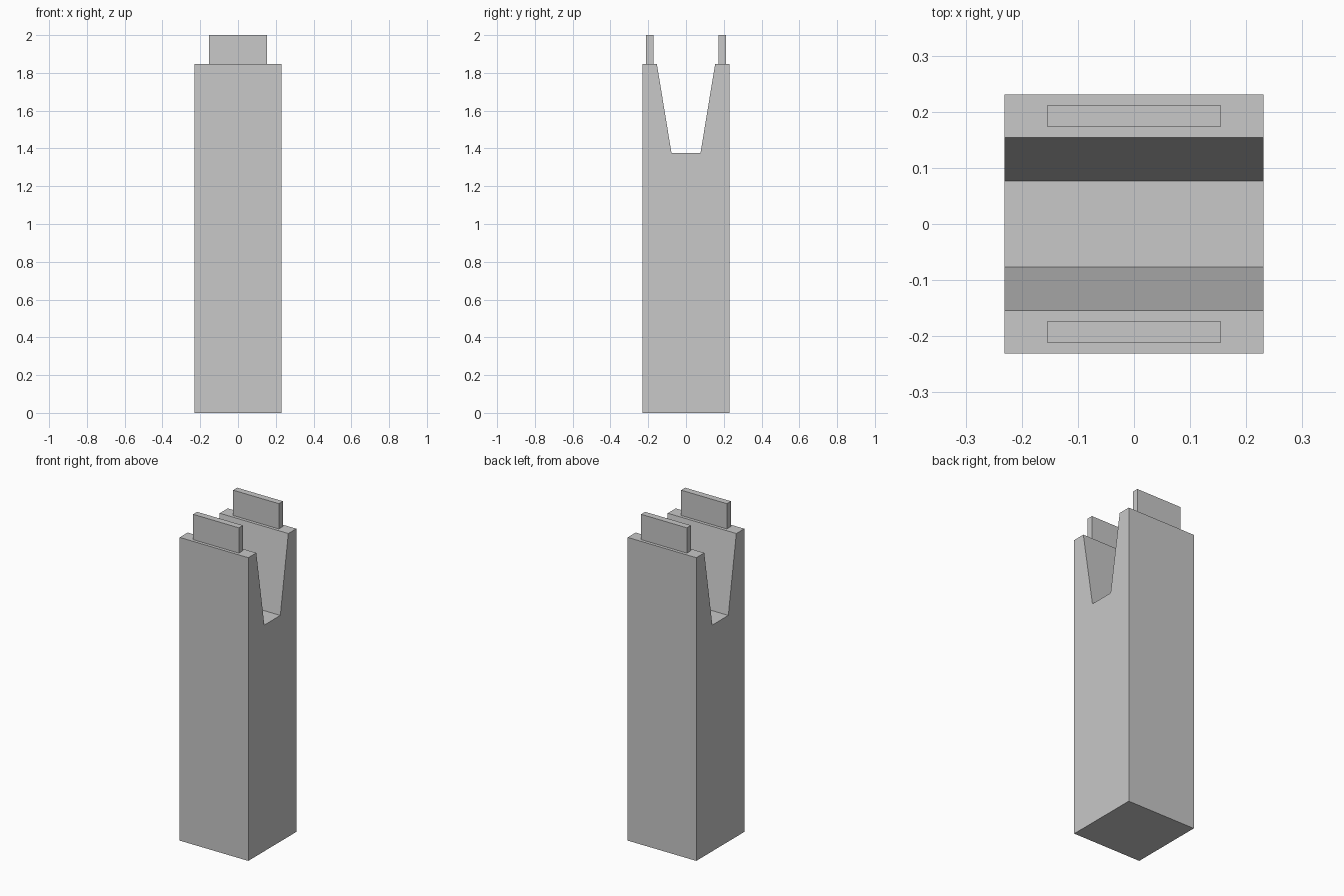
import bpy
import bmesh

default = bpy.data.objects.get("Cube")
if default:
    bpy.data.objects.remove(default, do_unlink=True)

HALF = 0.231        # half width of the square post
SHOULDER = 1.846    # height of the post shoulders
NOTCH_Z = 1.377     # height of the notch floor

# Single plain grey
grey = bpy.data.materials.new("plain_grey")
grey.use_nodes = True
colour = (0.58, 0.58, 0.58, 1)
grey.diffuse_color = colour
grey.node_tree.nodes["Principled BSDF"].inputs["Base Color"].default_value = colour


def extrude_profile(name, profile, half_width):
    """Extrude a closed (y, z) outline along x, centred on x = 0."""
    bm = bmesh.new()
    face = bm.faces.new([bm.verts.new((-half_width, y, z)) for y, z in profile])
    moved = bmesh.ops.extrude_face_region(bm, geom=[face])["geom"]
    verts = [v for v in moved if isinstance(v, bmesh.types.BMVert)]
    bmesh.ops.translate(bm, verts=verts, vec=(2 * half_width, 0, 0))
    bmesh.ops.recalc_face_normals(bm, faces=bm.faces)
    mesh = bpy.data.meshes.new(name)
    bm.to_mesh(mesh)
    bm.free()
    mesh.materials.append(grey)
    obj = bpy.data.objects.new(name, mesh)
    bpy.context.collection.objects.link(obj)
    return obj


# Post with a tapered notch running across the top
half_outline = [(HALF, 0), (HALF, SHOULDER), (0.154, SHOULDER), (0.077, NOTCH_Z)]
outline = half_outline + [(-y, z) for y, z in reversed(half_outline)]
extrude_profile("notched_post", outline, HALF)

# Thin upright tab on each shoulder
for name, side in (("front_tab", -1), ("back_tab", 1)):
    inner, outer = side * 0.173, side * 0.212
    extrude_profile(name, [(inner, SHOULDER), (outer, SHOULDER), (outer, 2), (inner, 2)], 0.154)
